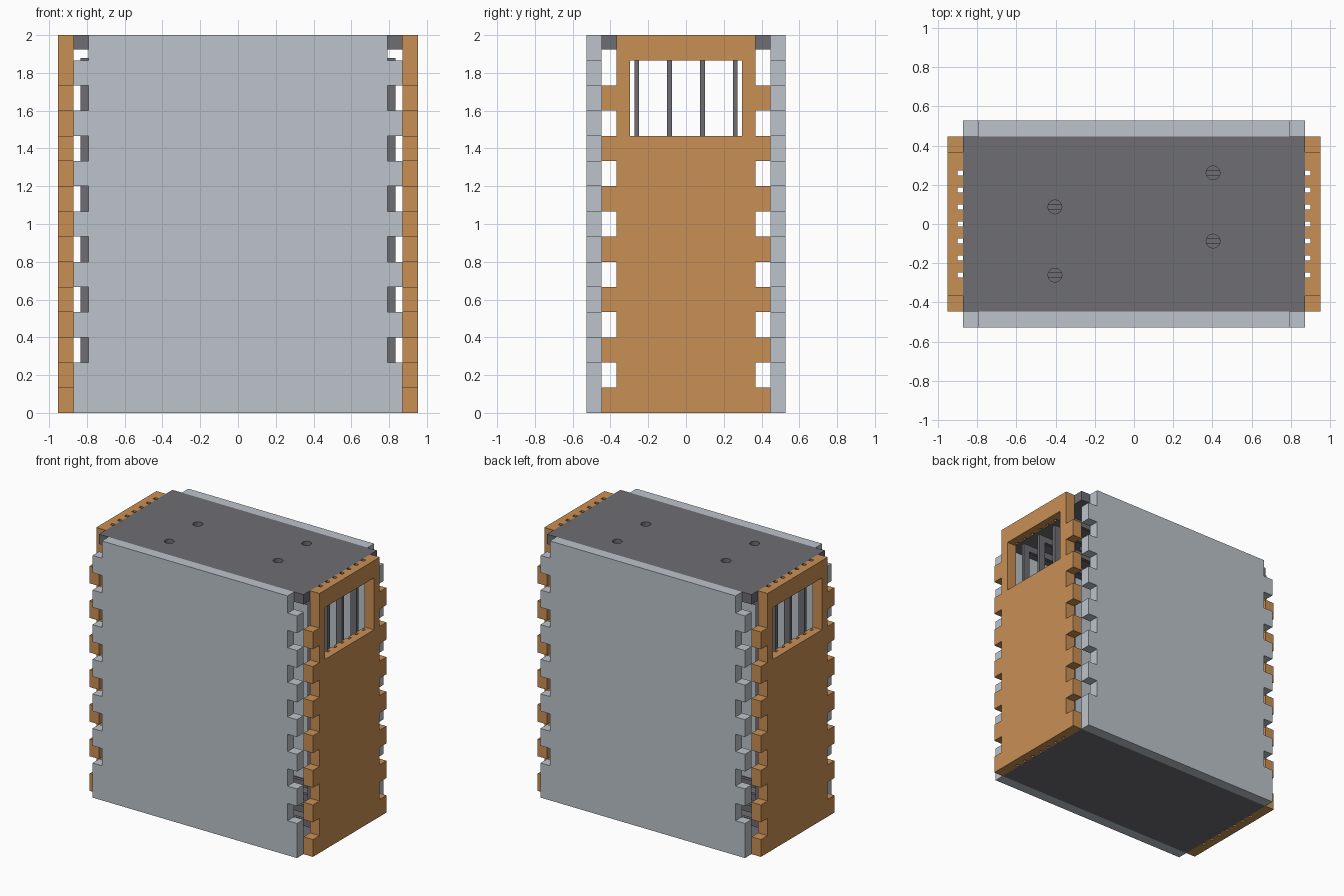
import bpy
import bmesh
from mathutils import Vector

if "Cube" in bpy.data.objects:
    bpy.data.objects.remove(bpy.data.objects["Cube"], do_unlink=True)


def material(name, rgb):
    mat = bpy.data.materials.new(name)
    mat.use_nodes = True
    mat.diffuse_color = (*rgb, 1)
    mat.node_tree.nodes["Principled BSDF"].inputs["Base Color"].default_value = (*rgb, 1)
    return mat


GREY = material("pale_grey", (0.503, 0.552, 0.591))
WOOD = material("warm_wood", (0.584, 0.279, 0.091))
DARK = material("dark_grey", (0.156, 0.156, 0.174))

HEIGHT, THICK, NOTCH = 2.0, 0.08, 0.08
HALF_X, HALF_Y = 0.872, 0.447      # inner box half sizes
SEGMENTS = 15                      # finger steps up each edge
STEP = HEIGHT / SEGMENTS
PITCH, SLOT = 0.087, 0.026         # spacing and width of the frame grooves


def finish(name, bm, mat):
    bmesh.ops.recalc_face_normals(bm, faces=bm.faces)
    mesh = bpy.data.meshes.new(name)
    bm.to_mesh(mesh)
    bm.free()
    mesh.materials.append(mat)
    obj = bpy.data.objects.new(name, mesh)
    bpy.context.collection.objects.link(obj)
    return obj


def box(name, low, high, mat):
    bm = bmesh.new()
    bmesh.ops.create_cube(bm, size=1)
    low, high = Vector(low), Vector(high)
    for v in bm.verts:
        v.co = (low + high) / 2 + v.co * (high - low)
    return finish(name, bm, mat)


def rod(name, x, y, z, radius, depth, mat):
    bm = bmesh.new()
    bmesh.ops.create_cone(bm, cap_ends=True, segments=32, radius1=radius,
                          radius2=radius, depth=depth)
    bmesh.ops.translate(bm, verts=bm.verts, vec=(x, y, z))
    return finish(name, bm, mat)


def cut(target, cutters):
    """Subtract every cutter from the target, then discard the cutters."""
    bpy.context.view_layer.objects.active = target
    for cutter in cutters:
        cutter.hide_render = True
        mod = target.modifiers.new("cut", "BOOLEAN")
        mod.operation, mod.solver, mod.object = "DIFFERENCE", "EXACT", cutter
        bpy.ops.object.modifier_apply(modifier=mod.name)
        bpy.data.objects.remove(cutter, do_unlink=True)


def finger_panel(name, half, notches, place, depth, mat):
    """Extrude an upright outline whose two side edges carry square notches."""
    edge = []
    for i in range(SEGMENTS):
        w = half - NOTCH if i in notches else half
        if edge and edge[-1][0] == w:
            edge.pop()
        else:
            edge.append((w, i * STEP))
        edge.append((w, (i + 1) * STEP))
    outline = edge + [(-w, z) for w, z in reversed(edge)]
    bm = bmesh.new()
    face = bm.faces.new([bm.verts.new(place(u, z)) for u, z in outline])
    new = bmesh.ops.extrude_face_region(bm, geom=[face])["geom"]
    bmesh.ops.translate(bm, vec=depth,
                        verts=[g for g in new if isinstance(g, bmesh.types.BMVert)])
    return finish(name, bm, mat)


# Front and back panels
for name, side in (("front_panel", -1), ("back_panel", 1)):
    finger_panel(name, HALF_X, set(range(2, SEGMENTS, 2)),
                 lambda u, z: (u, side * HALF_Y, z), (0, side * THICK, 0), GREY)

# Side panels with a window and full height grooves on the inner face
for name, side in (("left_panel", 1), ("right_panel", -1)):
    panel = finger_panel(name, HALF_Y, set(range(1, SEGMENTS, 2)) | {SEGMENTS - 1},
                         lambda u, z: (side * HALF_X, u, z), (side * THICK, 0, 0), WOOD)
    grooves = []
    for i in range(-3, 4):
        xs = sorted((side * (HALF_X - 0.02), side * (HALF_X + 0.027)))
        grooves.append(box("groove_cutter", (xs[0], i * PITCH - SLOT / 2, -0.1),
                           (xs[1], i * PITCH + SLOT / 2, HEIGHT + 0.1), WOOD))
    xs = sorted((side * 0.8, side * 1.1))
    window = box("window_cutter", (xs[0], -0.297, 11 * STEP), (xs[1], 0.297, 14 * STEP), WOOD)
    cut(panel, [window] + grooves)

# Floor and lid, the lid pierced above each frame
box("floor_plate", (-HALF_X, -HALF_Y, 0), (HALF_X, HALF_Y, 0.075), DARK)
lid = box("lid_plate", (-HALF_X, -HALF_Y, HEIGHT - 0.075), (HALF_X, HALF_Y, HEIGHT), DARK)
rows = (-3, -1, 1, 3)
cut(lid, [rod("hole_cutter", 0.403 * (-1 if n % 2 == 0 else 1), i * PITCH, HEIGHT,
              0.035, 0.4, DARK) for n, i in enumerate(rows)])

# Thin open frames hanging inside
RIM, FRAME_X, FRAME_LOW, FRAME_TOP = 0.05, 0.835, 0.12, 1.88
for n, i in enumerate(rows):
    y, t = i * PITCH, 0.0125
    frame = box(f"inner_frame_{n + 1}", (-FRAME_X, y - t, FRAME_LOW),
                (FRAME_X, y + t, FRAME_TOP), DARK)
    cut(frame, [box("frame_cutter", (RIM - FRAME_X, y - 0.1, FRAME_LOW + RIM),
                    (FRAME_X - RIM, y + 0.1, FRAME_TOP - RIM), DARK)])
